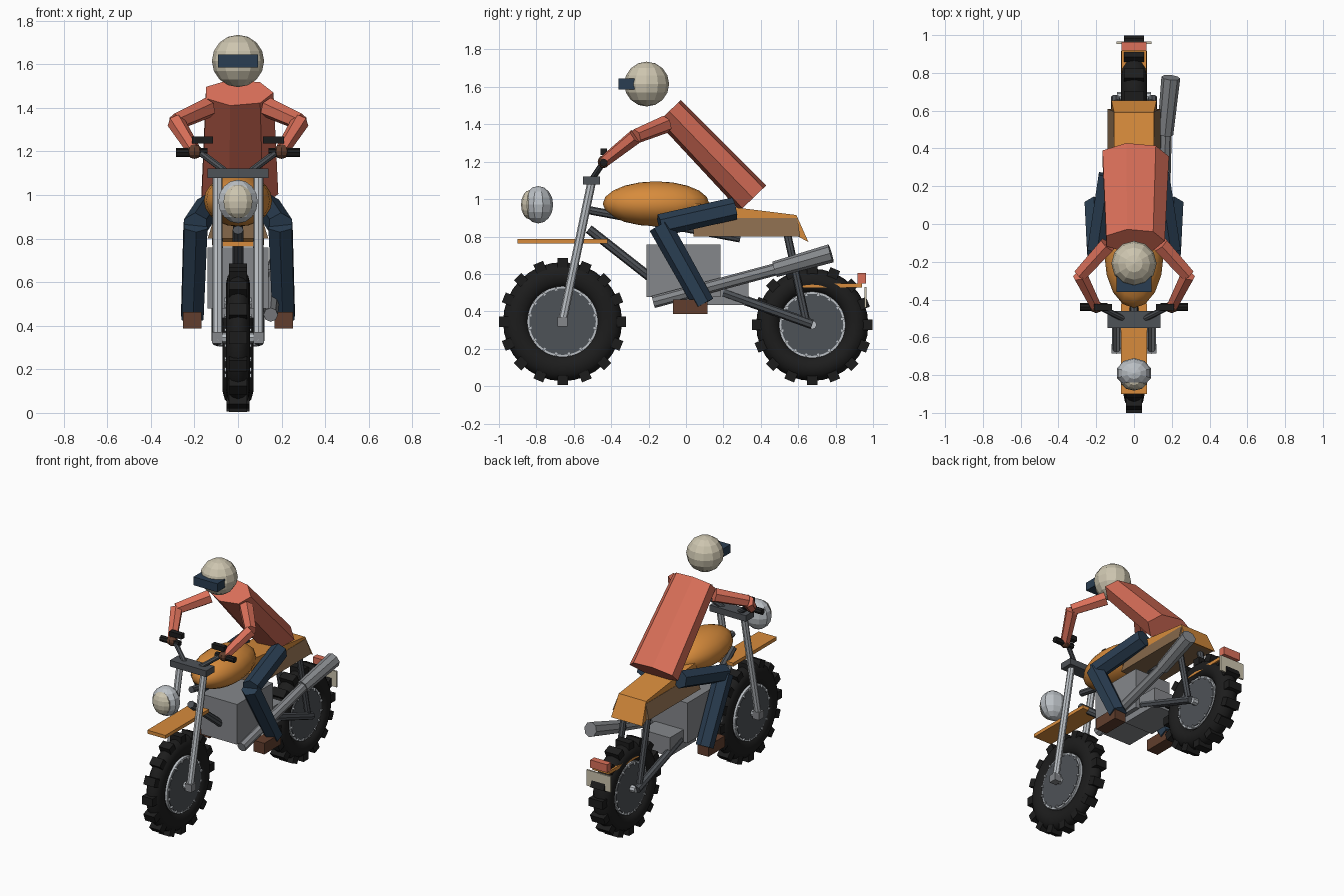
import bpy, bmesh
from math import pi, sin, cos, atan2, radians
from mathutils import Matrix, Vector

if "Cube" in bpy.data.objects:
    bpy.data.objects.remove(bpy.data.objects["Cube"])


def material(name, *rgb):
    m = bpy.data.materials.new(name)
    m.use_nodes = True
    m.diffuse_color = (*rgb, 1)
    m.node_tree.nodes["Principled BSDF"].inputs["Base Color"].default_value = (*rgb, 1)
    return m


ORANGE = material("orange paint", .68, .26, .045)
CORAL = material("coral red", .70, .16, .10)
CREAM = material("cream", .61, .56, .43)
CHROME = material("light metal", .50, .53, .56)
GREY = material("mid grey metal", .235, .245, .26)
DARK = material("dark grey metal", .076, .084, .095)
BLACK = material("black rubber", .012, .012, .012)
NAVY = material("navy cloth", .023, .048, .084)
BROWN = material("brown leather", .12, .048, .026)
PANEL = material("tan brown panel", .24, .14, .07)


def finish(name, bm, mat, smooth=False):
    bmesh.ops.recalc_face_normals(bm, faces=bm.faces)
    for f in bm.faces:
        f.smooth = smooth
    me = bpy.data.meshes.new(name)
    bm.to_mesh(me)
    bm.free()
    me.materials.append(mat)
    ob = bpy.data.objects.new(name, me)
    bpy.context.collection.objects.link(ob)
    return ob


def box(name, loc, size, mat, tilt=0):
    bm = bmesh.new()
    bmesh.ops.create_cube(bm, size=1, matrix=Matrix.Translation(loc)
                          @ Matrix.Rotation(tilt, 4, 'X') @ Matrix.Diagonal((*size, 1)))
    return finish(name, bm, mat)


def tube(name, a, b, r1, r2, mat, sides=8):
    a, b = Vector(a), Vector(b)
    rot = (b - a).to_track_quat('Z', 'Y').to_matrix().to_4x4()
    bm = bmesh.new()
    bmesh.ops.create_cone(bm, cap_ends=True, segments=sides, radius1=r1, radius2=r2,
                          depth=(b - a).length, matrix=Matrix.Translation((a + b) / 2) @ rot)
    return finish(name, bm, mat)


def ball(name, loc, radii, mat, segs=12, rings=8, smooth=False):
    bm = bmesh.new()
    bmesh.ops.create_uvsphere(bm, u_segments=segs, v_segments=rings, radius=1,
                              matrix=Matrix.Translation(loc) @ Matrix.Diagonal((*radii, 1)))
    return finish(name, bm, mat, smooth)


def wheel(label, y, z, radius, half_width, rim):
    # tyre ring with rounded section
    outer = radius - .022
    mid, thick = (outer + rim - .012) / 2, (outer - rim + .012) / 2
    bm = bmesh.new()
    loops = []
    for i in range(32):
        t = 2 * pi * i / 32
        loops.append([])
        for j in range(12):
            p = 2 * pi * j / 12
            r = mid + thick * cos(p)
            loops[-1].append(bm.verts.new((half_width * sin(p), y + r * cos(t), z + r * sin(t))))
    for i in range(32):
        a, b = loops[i], loops[(i + 1) % 32]
        for j in range(12):
            k = (j + 1) % 12
            bm.faces.new((a[j], a[k], b[k], b[j]))
    finish(label + "_tyre", bm, BLACK, True)
    # tread knobs
    bm = bmesh.new()
    for i in range(16):
        m = (Matrix.Translation((0, y, z)) @ Matrix.Rotation(2 * pi * i / 16, 4, 'X')
             @ Matrix.Translation((0, 0, radius - .025)) @ Matrix.Diagonal((half_width * 1.5, .056, .05, 1)))
        bmesh.ops.create_cube(bm, size=1, matrix=m)
    finish(label + "_tread_knobs", bm, BLACK)

    def disc(part, r, h, mat, sides):
        tube(label + part, (-h, y, z), (h, y, z), r, r, mat, sides)
    disc("_rim", rim, .049, CHROME, 32)
    disc("_brake_disc", rim - .012, .053, DARK, 32)
    disc("_axle", .024, .09, CHROME, 8)
    # spoke nipples around the rim
    bm = bmesh.new()
    for i in range(16):
        m = (Matrix.Translation((0, y, z)) @ Matrix.Rotation(2 * pi * (i + .5) / 16, 4, 'X')
             @ Matrix.Translation((0, 0, rim - .012)) @ Matrix.Diagonal((.122, .012, .018, 1)))
        bmesh.ops.create_cube(bm, size=1, matrix=m)
    finish(label + "_spoke_nipples", bm, CHROME)


wheel("front", -.66, .345, .34, .055, .19)
wheel("rear", .675, .328, .322, .07, .178)

# frame, engine and exhaust
tube("top_tube", (0, -.515, .94), (0, .29, .79), .022, .022, DARK)
tube("down_tube", (0, -.52, .84), (0, -.1, .51), .025, .025, DARK)
box("engine_block", (0, -.013, .618), (.28, .395, .28), GREY)
box("gearbox", (0, .19, .5), (.22, .29, .13), GREY)
tube("exhaust_pipe", (.15, -.175, .45), (.167, .48, .625), .033, .033, GREY)
tube("muffler", (.165, .475, .625), (.195, .775, .71), .043, .05, GREY)

# bodywork
ball("fuel_tank", (0, -.16, .975), (.157, .285, .12), ORANGE, 16, 10, True)
box("front_fender", (0, -.66, .775), (.14, .48, .024), ORANGE)
box("rear_fender", (0, .775, .538), (.13, .33, .022), ORANGE)
box("tail_light", (0, .94, .577), (.13, .045, .055), CORAL)
box("number_plate", (0, .96, .475), (.186, .012, .11), CREAM)

# seat cushion: side profile extruded across
bm = bmesh.new()
outline = [(0, .88), (0, .98), (.27, .955), (.59, .915), (.655, .77), (.6, .8), (.57, .88)]
left = [bm.verts.new((.105 if y < .6 else .12, y, z)) for y, z in outline]
right = [bm.verts.new((-v.co.x, v.co.y, v.co.z)) for v in left]
bm.faces.new(left)
bm.faces.new(right)
for i in range(len(left)):
    j = (i + 1) % len(left)
    bm.faces.new((left[i], left[j], right[j], right[i]))
finish("seat", bm, ORANGE)

# side panels under the seat lean inward toward the top
panel = box("seat_side_panels", (0, 0, 0), (1, 1, 1), PANEL)
for v in panel.data.vertices:
    top = v.co.z > 0
    v.co = ((.107 if top else .14) * (1 if v.co.x > 0 else -1),
            (.595 if top else .61) if v.co.y > 0 else .04, .9 if top else .8)

# headlight
ball("headlight_shell", (0, -.79, .97), (.095, .08, .1), CHROME, 10, 8)
ball("headlight_lens", (0, -.835, .97), (.07, .047, .078), CREAM, 10, 8)

# steering clamp
box("fork_clamp", (0, -.505, 1.1), (.28, .09, .043), DARK)

# rider torso: tapered seven-sided prism leaning forward
hip, neck = Vector((0, .358, 1.005)), Vector((0, -.09, 1.47))
axis = neck - hip
bm = bmesh.new()
bmesh.ops.create_cone(
    bm, cap_ends=True, segments=7, radius1=1, radius2=.88, depth=axis.length,
    matrix=Matrix.Translation((hip + neck) / 2) @ Matrix.Rotation(atan2(-axis.y, axis.z), 4, 'X')
    @ Matrix.Diagonal((.185, .1, 1, 1)) @ Matrix.Rotation(radians(-90), 4, 'Z'))
finish("torso", bm, CORAL)

# helmet
ball("helmet", (0, -.21, 1.615), (.12, .12, .12), CREAM, 12, 8)
box("visor", (0, -.3, 1.615), (.184, .12, .058), NAVY)

# everything that comes in pairs
for side, s in (("left", 1), ("right", -1)):
    def part(name):
        return side + "_" + name
    # fork and handlebar
    tube(part("fork_leg"), (s * .093, -.665, .325), (s * .093, -.505, 1.09), .023, .023, CHROME)
    box(part("axle_lug"), (s * .095, -.66, .345), (.05, .052, .052), GREY)
    tube(part("handlebar"), (s * .06, -.5, 1.11), (s * .18, -.44, 1.2), .016, .016, DARK)
    tube(part("grip"), (s * .14, -.44, 1.195), (s * .285, -.44, 1.195), .021, .021, BLACK)
    box(part("brake_reservoir"), (s * .163, -.44, 1.253), (.095, .035, .033), BLACK)
    # rear suspension
    tube(part("swingarm"), (s * .095, .2, .5), (s * .095, .675, .33), .026, .026, DARK)
    tube(part("shock_absorber"), (s * .09, .54, .82), (s * .09, .64, .36), .021, .021, DARK)
    # arm
    elbow, hand = (s * .285, -.27, 1.335), (s * .2, -.44, 1.2)
    tube(part("upper_arm"), (s * .14, -.11, 1.4), elbow, .048, .04, CORAL, 6)
    tube(part("forearm"), elbow, hand, .042, .032, CORAL, 6)
    ball(part("glove"), hand, (.036, .032, .034), BROWN, 8, 6)
    # leg
    knee = (s * .195, -.14, .86)
    tube(part("thigh"), (s * .135, .26, .95), knee, .06, .06, NAVY, 6)
    tube(part("shin"), knee, (s * .21, .095, .44), .062, .058, NAVY, 6)
    box(part("boot"), (s * .21, .022, .425), (.085, .185, .077), BROWN)
